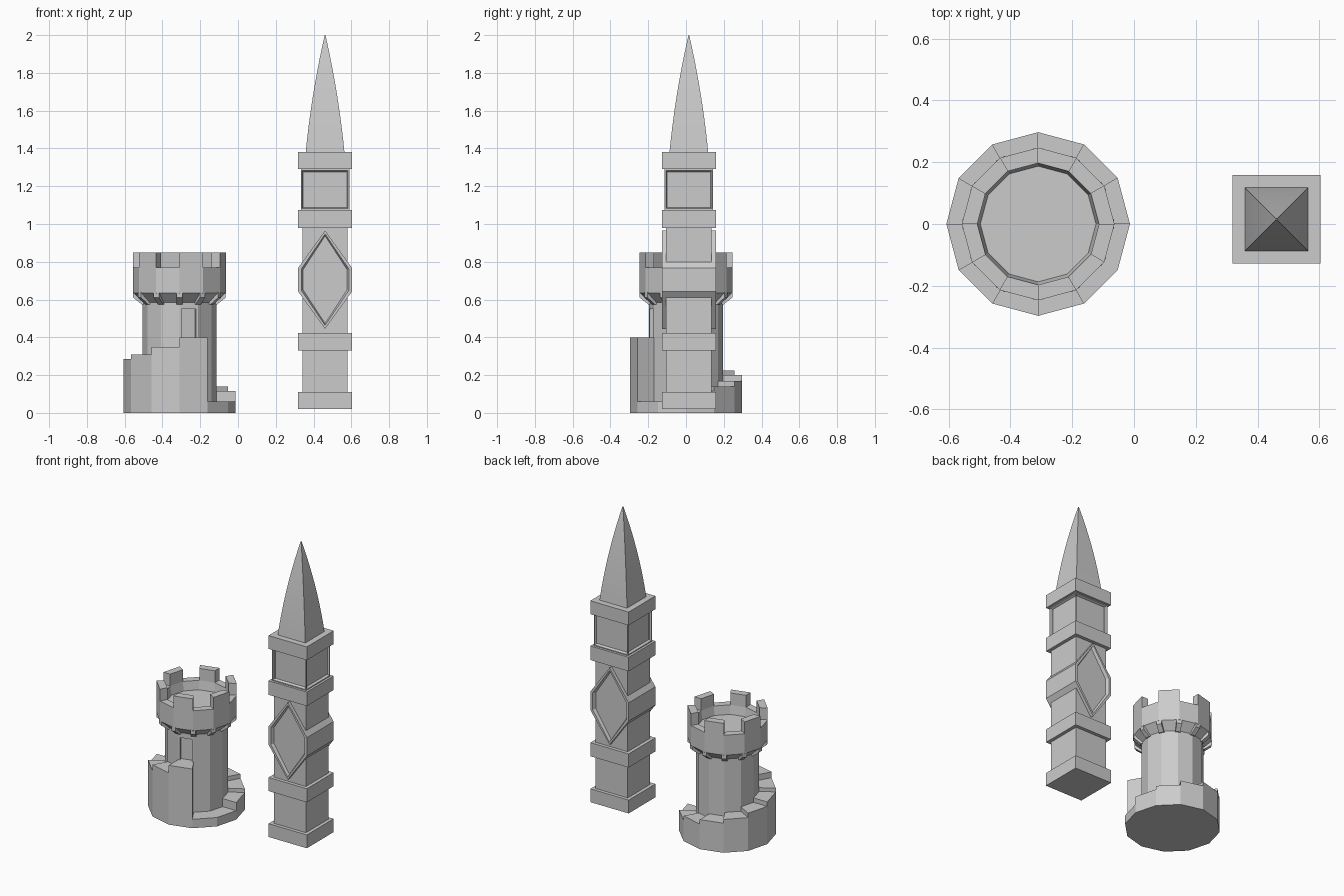
import bpy, bmesh
from math import sin, cos, pi, radians

cube = bpy.data.objects.get("Cube")
if cube:
    bpy.data.objects.remove(cube, do_unlink=True)

stone = bpy.data.materials.new("pale_grey_stone")
stone.use_nodes = True
stone.diffuse_color = (0.6, 0.6, 0.6, 1)
stone.node_tree.nodes["Principled BSDF"].inputs["Base Color"].default_value = (0.6, 0.6, 0.6, 1)

SIDES = 12
STEP = 2 * pi / SIDES
ROUND_X = -0.31
SQUARE = (0.461, 0.015)


def finish(name, bm, x=0, y=0):
    bmesh.ops.recalc_face_normals(bm, faces=bm.faces)
    mesh = bpy.data.meshes.new(name)
    bm.to_mesh(mesh)
    bm.free()
    mesh.materials.append(stone)
    ob = bpy.data.objects.new(name, mesh)
    ob.location = (x, y, 0)
    bpy.context.collection.objects.link(ob)
    return ob


def loft(bm, rings):
    """Skin a closed solid through rings of points."""
    loops = [[bm.verts.new(p) for p in ring] for ring in rings]
    n = len(loops[0])
    for a, b in zip(loops, loops[1:]):
        for i in range(n):
            j = (i + 1) % n
            bm.faces.new((a[i], a[j], b[j], b[i]))
    bm.faces.new(loops[0][::-1])
    bm.faces.new(loops[-1])


def polygon(r, z):
    return [(r * cos(i * STEP), r * sin(i * STEP), z) for i in range(SIDES)]


def lathe(name, profile):
    bm = bmesh.new()
    loft(bm, [polygon(r, z) for r, z in profile])
    return finish(name, bm, ROUND_X)


def wedge(bm, k, r0, r1, z0, z1):
    """Block filling one side of the twelve-sided ring."""
    a, b = k * STEP, (k + 1) * STEP
    plan = [(r0, a), (r1, a), (r1, b), (r0, b)]
    loft(bm, [[(r * cos(t), r * sin(t), z) for r, t in plan] for z in (z0, z1)])


def square(h, z):
    return [(-h, -h, z), (h, -h, z), (h, h, z), (-h, h, z)]


def recess(bm, faces, border, bevel, depth):
    """Cut a sunken panel with a sloping rim into each face."""
    bmesh.ops.recalc_face_normals(bm, faces=bm.faces)
    bmesh.ops.inset_individual(bm, faces=faces, thickness=border)
    bmesh.ops.inset_individual(bm, faces=faces, thickness=bevel, depth=-depth)


# Round tower: shaft with a doorway
shaft = lathe("round_shaft", [(0.195, 0.02), (0.195, 0.64)])
bm = bmesh.new()
bmesh.ops.create_cube(bm, size=1)
cutter = finish("doorway_cutter", bm)
angle = radians(285)
reach = 0.195 * cos(STEP / 2)
cutter.scale = (0.04, 0.078, 0.15)
cutter.rotation_euler.z = angle
cutter.location = (ROUND_X + reach * cos(angle), reach * sin(angle), 0.475)
cutter.hide_render = True
cutter.hide_viewport = True
cut = shaft.modifiers.new("doorway", "BOOLEAN")
cut.operation = "DIFFERENCE"
cut.solver = "EXACT"
cut.object = cutter

# Flared head with a sunken floor
lathe("battlement_head", [(0.19, 0.58), (0.247, 0.635), (0.247, 0.77),
                          (0.197, 0.77), (0.187, 0.71)])

# Merlons on every other side
bm = bmesh.new()
for k in range(1, SIDES, 2):
    wedge(bm, k, 0.197, 0.247, 0.765, 0.85)
finish("merlons", bm, ROUND_X)

# Corbels under each corner of the head
bm = bmesh.new()
side_profile = [(0.185, 0.575), (0.2, 0.575), (0.245, 0.61), (0.245, 0.64), (0.185, 0.64)]
for k in range(SIDES):
    c, s = cos(k * STEP), sin(k * STEP)
    loft(bm, [[(r * c - w * s, r * s + w * c, z) for r, z in side_profile]
              for w in (-0.016, 0.016)])
finish("corbels", bm, ROUND_X)

# Plinth and the stair winding up to the doorway
lathe("round_plinth", [(0.297, 0), (0.297, 0.06)])
bm = bmesh.new()
heights = [0.115, 0.14, 0.17, 0.2, 0.225, 0.255, 0.285, 0.31, 0.35, 0.4]
for k, top in enumerate(heights):
    wedge(bm, k, 0.18, 0.297, 0, top)
finish("winding_stair", bm, ROUND_X)

# Square tower: shaft and bands
bm = bmesh.new()
loft(bm, [square(0.12, 0.05), square(0.12, 1.03)])
finish("square_shaft", bm, *SQUARE)
bm = bmesh.new()
for z0, z1 in ((0.02, 0.11), (0.33, 0.422), (0.98, 1.075), (1.29, 1.38)):
    loft(bm, [square(0.143, z0), square(0.143, z1)])
finish("square_bands", bm, *SQUARE)

# Upper chamber with a sunken panel on each side
bm = bmesh.new()
loft(bm, [square(0.128, 1.075), square(0.128, 1.29)])
walls = [f for f in bm.faces if abs(f.normal.z) < 0.5 and len(set(round(v.co.z, 3) for v in f.verts)) == 2]
recess(bm, walls, 0.009, 0.01, 0.015)
finish("upper_chamber", bm, *SQUARE)

# Lozenge block running through the tower, sunken front and back
bm = bmesh.new()
lozenge = [(0, 0.445), (0.143, 0.643), (0.143, 0.767),
           (0, 0.965), (-0.143, 0.767), (-0.143, 0.643)]
loft(bm, [[(x, y, z) for x, z in lozenge] for y in (-0.143, 0.143)])
recess(bm, [f for f in bm.faces if len(f.verts) == 6], 0.018, 0.01, 0.02)
finish("lozenge_block", bm, *SQUARE)

# Curved pointed spire
bm = bmesh.new()
loft(bm, [square(0.103 * (1 - t) * (1 + 0.4 * t) + 0.002 * t, 1.375 + 0.625 * t)
          for t in [i / 10 for i in range(11)]])
spire = finish("spire", bm, *SQUARE)
bpy.ops.object.select_all(action="DESELECT")
spire.select_set(True)
bpy.context.view_layer.objects.active = spire
bpy.ops.object.shade_smooth_by_angle(angle=radians(30))
